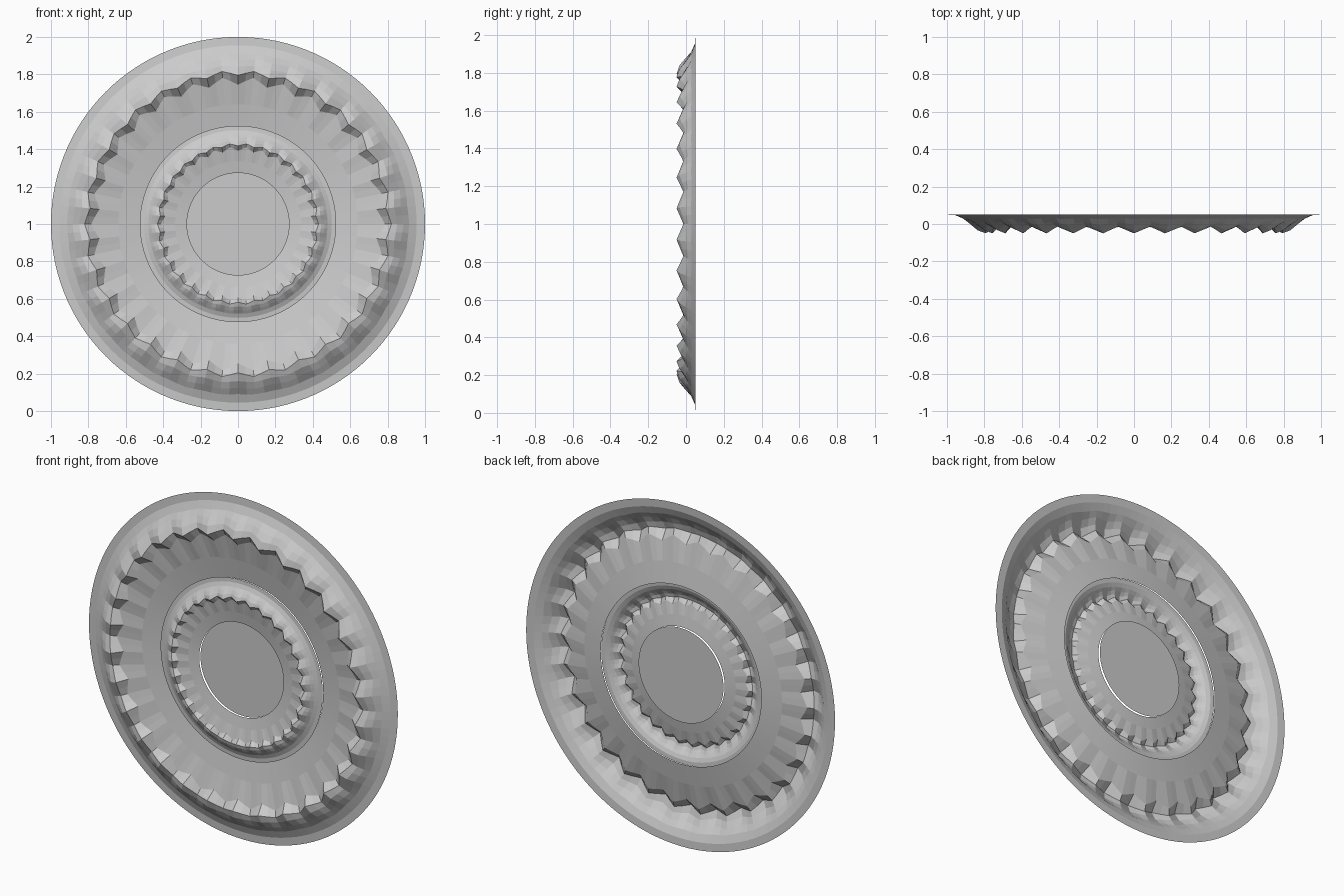
import bpy, bmesh
from math import cos, sin, pi

if "Cube" in bpy.data.objects:
    bpy.data.objects.remove(bpy.data.objects["Cube"])

PETALS = 30
SUB = 4                      # angular steps per petal
N = PETALS * SUB

# profile rows: radius and depth at petal centre, radius and depth at valley
PROFILE = [
    (1.000, 0.050, 1.000, 0.050),
    (0.955, 0.047, 0.955, 0.047),
    (0.910, 0.027, 0.915, 0.030),
    (0.875, -0.005, 0.885, 0.012),
    (0.840, -0.034, 0.850, -0.005),
    (0.795, -0.050, 0.820, -0.014),
    (0.745, -0.002, 0.785, 0.000),
    (0.640, 0.026, 0.640, 0.026),
    (0.520, 0.046, 0.520, 0.046),
]


def make_object(name, bm):
    bmesh.ops.recalc_face_normals(bm, faces=bm.faces)
    mesh = bpy.data.meshes.new(name)
    bm.to_mesh(mesh)
    bm.free()
    obj = bpy.data.objects.new(name, mesh)
    obj.location = (0, 0, 1)
    bpy.context.collection.objects.link(obj)
    return obj


def petal_ring(name, scale, rim_y):
    """Open relief sheet: flat rim, row of pointed petals, fluted bowl."""
    bm = bmesh.new()
    rows = []
    for rc, yc, rv, yv in PROFILE:
        row = []
        for i in range(N):
            k = i % SUB
            t = min(k, SUB - k) / (SUB / 2)      # 0 centre, 1 valley
            r = (rc + (rv - rc) * t) * scale
            y = rim_y + (yc + (yv - yc) * t - PROFILE[0][1]) * scale
            a = 2 * pi * i / N
            row.append(bm.verts.new((r * sin(a), y, r * cos(a))))
        rows.append(row)
    for a, b in zip(rows, rows[1:]):
        for i in range(N):
            j = (i + 1) % N
            bm.faces.new((a[i], a[j], b[j], b[i]))
    return make_object(name, bm)


def fan_disc(name, radius, y, sides):
    """Flat centre plate divided into spokes."""
    bm = bmesh.new()
    hub = bm.verts.new((0, y, 0))
    rim = [bm.verts.new((radius * sin(2 * pi * i / sides), y,
                         radius * cos(2 * pi * i / sides))) for i in range(sides)]
    for i in range(sides):
        bm.faces.new((hub, rim[i], rim[(i + 1) % sides]))
    return make_object(name, bm)


# outer ornament, half-size inner ornament, centre plate
petal_ring("outer_petal_ring", 1.0, 0.050)
petal_ring("inner_petal_ring", 0.525, 0.034)
fan_disc("centre_plate", 0.275, 0.046, 60)
